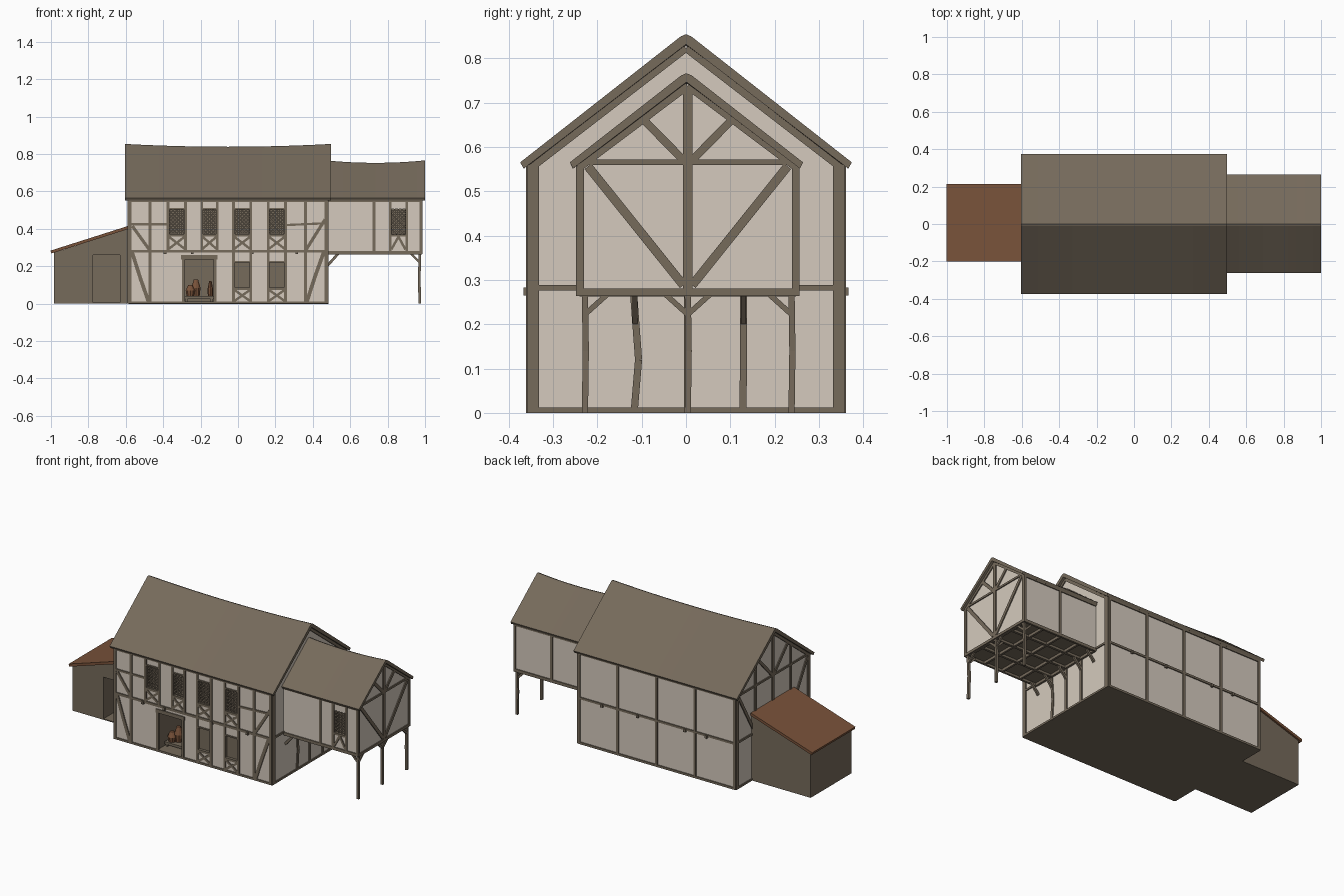
import bpy, bmesh, math
from mathutils import Vector as V

if "Cube" in bpy.data.objects:
    bpy.data.objects.remove(bpy.data.objects["Cube"])


def material(name, rgb):
    m = bpy.data.materials.new(name)
    m.diffuse_color = (*rgb, 1)
    m.use_nodes = True
    m.node_tree.nodes["Principled BSDF"].inputs["Base Color"].default_value = m.diffuse_color
    return m


PLASTER = material("plaster", (0.66, 0.59, 0.51))
TIMBER = material("weathered_timber", (0.18, 0.145, 0.105))
RUST = material("red_brown", (0.19, 0.085, 0.042))


def finish(bm, name, mats):
    bmesh.ops.recalc_face_normals(bm, faces=bm.faces)
    me = bpy.data.meshes.new(name)
    bm.to_mesh(me)
    bm.free()
    for m in mats:
        me.materials.append(m)
    ob = bpy.data.objects.new(name, me)
    bpy.context.collection.objects.link(ob)
    return ob


def hexa(bm, low, high):
    a = [bm.verts.new(p) for p in low]
    b = [bm.verts.new(p) for p in high]
    bm.faces.new(a)
    bm.faces.new(b)
    for i in range(4):
        bm.faces.new((a[i], a[(i + 1) % 4], b[(i + 1) % 4], b[i]))


def box(bm, x0, x1, y0, y1, z0, z1):
    r = [(x0, y0), (x1, y0), (x1, y1), (x0, y1)]
    hexa(bm, [(x, y, z0) for x, y in r], [(x, y, z1) for x, y in r])


def bar(bm, p, q, w, d, n):
    """Beam from p to q, w wide across the wall, d deep along normal n."""
    p, q, n = V(p), V(q), V(n)
    s = (q - p).normalized().cross(n) * w / 2
    n = n * d / 2
    ring = [s + n, n - s, -s - n, s - n]
    hexa(bm, [p + o for o in ring], [q + o for o in ring])


def frame(name, axis, at, segs, d=0.012):
    """Timbers on a wall: segs are (a0, z0, a1, z1, width)."""
    bm = bmesh.new()
    for a0, z0, a1, z1, w in segs:
        if axis == 'y':
            bar(bm, (a0, at, z0), (a1, at, z1), w, d, (0, 1, 0))
        else:
            bar(bm, (at, a0, z0), (at, a1, z1), w, d, (1, 0, 0))
    return finish(bm, name, [TIMBER])


def sagged(name, prof, x0, x1, cy, sag, mats, n=12):
    """Extrude a (y, z) profile along x while its ridge sags in the middle."""
    bm = bmesh.new()
    half = max(abs(y) for y, z in prof)
    rings = []
    for i in range(n + 1):
        t = i / n
        s = sag * 4 * t * (1 - t)
        rings.append([bm.verts.new((x0 + (x1 - x0) * t, cy + y, z - s * (1 - abs(y) / half)))
                      for y, z in prof])
    k = len(prof)
    for a, b in zip(rings, rings[1:]):
        for j in range(k):
            bm.faces.new((a[j], a[(j + 1) % k], b[(j + 1) % k], b[j]))
    bm.faces.new(rings[0])
    bm.faces.new(rings[-1])
    ob = finish(bm, name, mats)
    if len(mats) > 1:  # underside is timber
        for f in ob.data.polygons:
            f.material_index = int(f.normal.z < -0.9)
    return ob


def house(h, z0, ze, za):
    return [(-h, z0), (h, z0), (h, ze), (0, za), (-h, ze)]


def roof(ho, zo, ztop, hi, zi, zin):
    c = 0.012
    return [(-ho, zo), (-c, ztop - 0.005), (0, ztop), (c, ztop - 0.005), (ho, zo),
            (hi, zi), (0, zin), (-hi, zi)]


def cut(ob, boxes):
    """Recess openings with timber-coloured insides."""
    bm = bmesh.new()
    for b in boxes:
        box(bm, *b)
    c = finish(bm, "opening_cutter", [PLASTER, TIMBER])
    c.hide_render = True
    for f in c.data.polygons:
        f.material_index = 1
    mod = ob.modifiers.new("openings", 'BOOLEAN')
    mod.operation, mod.object, mod.solver = 'DIFFERENCE', c, 'EXACT'
    bpy.context.view_layer.objects.active = ob
    bpy.ops.object.modifier_apply(modifier=mod.name)
    bpy.data.objects.remove(c)


# Main hall and upper wing
hall = sagged("hall_walls", house(0.355, 0, 0.556, 0.829), -0.585, 0.478, 0, 0.015, [PLASTER, TIMBER])
wing = sagged("wing_walls", house(0.246, 0.278, 0.556, 0.744), 0.47, 0.98, 0.004, 0.013, [PLASTER, TIMBER])
sagged("hall_roof", roof(0.374, 0.565, 0.854, 0.366, 0.551, 0.831), -0.605, 0.498, 0, 0.015, [TIMBER])
sagged("wing_roof", roof(0.263, 0.565, 0.766, 0.256, 0.551, 0.746), 0.47, 1.0, 0.001, 0.013, [TIMBER])

# Window and door openings
bays = [(-0.37, -0.285), (-0.19, -0.115), (-0.02, 0.065), (0.165, 0.25)]
upper = [(a, b, 0.37, 0.505) for a, b in bays]
lower = [(a, b, 0.085, 0.22) for a, b in bays[2:]]
wing_win = (0.82, 0.895, 0.37, 0.505)
cut(hall, [(a, b, -0.4, -0.30, c, d) for a, b, c, d in upper + lower]
    + [(-0.29, -0.125, -0.4, -0.12, 0.012, 0.24)])
cut(wing, [(wing_win[0], wing_win[1], -0.3, -0.19, wing_win[2], wing_win[3])])


def lattice(name, win, y, step=0.02):
    x0, x1, z0, z1 = win
    w, h = x1 - x0, z1 - z0
    bm = bmesh.new()
    c = -w + step / 2
    while c < h:
        a, b = max(0, -c), min(w, h - c)
        if b - a > 0.004:
            bar(bm, (x0 + a, y, z0 + a + c), (x0 + b, y, z0 + b + c), 0.006, 0.004, (0, 1, 0))
            bar(bm, (x1 - a, y, z0 + a + c), (x1 - b, y, z0 + b + c), 0.006, 0.004, (0, 1, 0))
        c += step
    finish(bm, name, [TIMBER])


for i, win in enumerate(upper):
    lattice(f"hall_lattice_{i}", win, -0.348)
lattice("wing_lattice", wing_win, -0.236)
frame("lower_shutters", 'y', -0.335, [((a + b) / 2, c, (a + b) / 2, d, b - a) for a, b, c, d in lower])

# Front timbers of the hall
S = [(-0.585, z, 0.478, z, w) for z, w in ((0.006, 0.012), (0.28, 0.015), (0.55, 0.014))]
S += [(x, 0, x, 0.556, 0.016) for x in (-0.578, -0.47, 0.36, 0.471)]
S += [(-0.58, 0.425, -0.37, 0.425, 0.012), (0.25, 0.42, 0.36, 0.425, 0.012), (0.36, 0.425, 0.47, 0.43, 0.012),
      (-0.565, 0.415, -0.475, 0.29, 0.017), (0.465, 0.45, 0.365, 0.29, 0.017),
      (-0.568, 0.28, -0.52, 0.13, 0.02), (-0.52, 0.13, -0.478, 0.01, 0.02),
      (0.46, 0.28, 0.41, 0.14, 0.02), (0.41, 0.14, 0.368, 0.01, 0.02),
      (-0.305, 0.248, -0.11, 0.248, 0.022), (-0.292, 0, -0.292, 0.24, 0.016), (-0.122, 0, -0.122, 0.24, 0.016)]
for i, (a, b) in enumerate(bays):
    S += [(x, 0.28, x, 0.556, 0.014) for x in (a - 0.004, b + 0.004)]
    S += [(a, 0.365, b, 0.365, 0.014), (a, 0.508, b, 0.508, 0.008),
          (a, 0.293, b, 0.358, 0.013), (a, 0.358, b, 0.293, 0.013)]
    if i > 1:
        S += [(x, 0, x, 0.28, 0.014) for x in (a - 0.004, b + 0.004)]
        S += [(a, 0.08, b, 0.08, 0.014), (a, 0.223, b, 0.223, 0.008),
              (a, 0.014, b, 0.074, 0.013), (a, 0.074, b, 0.014, 0.013)]
frame("hall_front_timbers", 'y', -0.355, S)

# Back timbers of the hall
S = [(-0.585, z, 0.478, z, 0.013) for z in (0.006, 0.28, 0.55)]
S += [(x, 0, x, 0.556, 0.016) for x in (-0.578, -0.31, -0.05, 0.21, 0.471)]
frame("hall_back_timbers", 'y', 0.355, S)

# Protruding joist ends, front and back
bm = bmesh.new()
for x in (-0.39, -0.245, 0.075, 0.315):
    box(bm, x - 0.007, x + 0.007, -0.367, 0.367, 0.265, 0.283)
finish(bm, "joist_ends", [TIMBER])


def gable(h, c, ze, za):
    """Rafters, rail and V braces in a gable."""
    s = [(c + k * h, ze - 0.004, c, za - 0.007, 0.016) for k in (-1, 1)]
    s += [(c - h, 0.565, c + h, 0.565, 0.012), (c, 0.28, c, za - 0.01, 0.022)]
    s += [(c + k * 0.01, 0.57, c + k * h * 0.42, ze + (za - ze) * 0.58, 0.018) for k in (-1, 1)]
    return s


# Hall end walls
ends = [(k * 0.344, 0, k * 0.344, 0.56, 0.026) for k in (-1, 1)]
ends += [(-0.355, 0.006, 0.355, 0.006, 0.012), (-0.355, 0.282, 0.355, 0.282, 0.012)]
S = ends + gable(0.35, 0, 0.556, 0.829) + [(0, 0, 0, 0.28, 0.02)]
S += [(k * 0.17, 0.28, k * 0.17, 0.69, 0.018) for k in (-1, 1)]
S += [(k * 0.33, 0.55, k * 0.18, 0.29, 0.018) for k in (-1, 1)]
frame("hall_left_timbers", 'x', -0.585, S)
S = ends + gable(0.35, 0, 0.556, 0.829)[:2] + [(0.003, 0, 0.003, 0.28, 0.016)]
for y in (-0.115, 0.13):
    k = 1 if y < 0 else 0
    S += [(y - 0.002, 0, y + k * 0.008, 0.12, 0.016), (y + k * 0.008, 0.12, y - 0.004 * k, 0.28, 0.016)]
frame("hall_right_timbers", 'x', 0.478, S)

# Wing timbers
S = gable(0.246, 0.004, 0.556, 0.744)
S += [(y, 0.27, y, 0.556, 0.014) for y in (-0.237, 0.246)]
S += [(-0.242, 0.273, 0.25, 0.273, 0.016)]
S += [(0.004 + k * 0.225, 0.556, 0.004 + k * 0.01, 0.288, 0.02) for k in (-1, 1)]
frame("wing_gable_timbers", 'x', 0.98, S)
rails = [(0.48, 0.273, 0.985, 0.273, 0.018), (0.48, 0.55, 0.985, 0.55, 0.012)]
S = rails + [(x, 0.27, x, 0.556, 0.014) for x in (0.727, 0.813, 0.902, 0.978)]
S += [(0.82, 0.365, 0.895, 0.365, 0.012), (0.82, 0.29, 0.858, 0.358, 0.013), (0.895, 0.29, 0.858, 0.358, 0.013)]
frame("wing_front_timbers", 'y', -0.242, S)
frame("wing_back_timbers", 'y', 0.25, rails + [(x, 0.27, x, 0.556, 0.014) for x in (0.73, 0.978)])

# Joists below the wing, posts and knee braces
bm = bmesh.new()
for y in (-0.115, 0.004, 0.13):
    box(bm, 0.478, 0.98, y - 0.007, y + 0.007, 0.264, 0.28)
for x in (0.487, 0.6, 0.725, 0.85, 0.972):
    box(bm, x - 0.006, x + 0.006, -0.24, 0.248, 0.262, 0.28)
finish(bm, "wing_joists", [TIMBER])
bm = bmesh.new()
for y, sides in ((-0.228, (1,)), (0.004, (-1, 1)), (0.238, (-1,))):
    bar(bm, (0.972, y, 0), (0.969, y + 0.002, 0.14), 0.014, 0.014, (1, 0, 0))
    bar(bm, (0.969, y + 0.002, 0.14), (0.973, y, 0.27), 0.014, 0.014, (1, 0, 0))
    for k in sides:
        bar(bm, (0.972, y, 0.222), (0.972, y + k * 0.05, 0.267), 0.012, 0.01, (1, 0, 0))
    bar(bm, (0.97, y, 0.222), (0.925, y, 0.267), 0.012, 0.01, (0, 1, 0))
finish(bm, "wing_posts", [TIMBER])
bm = bmesh.new()
for y in (-0.228, -0.115, 0.004, 0.13, 0.238):
    bar(bm, (0.48, y, 0.205), (0.535, y, 0.267), 0.014, 0.011, (0, 1, 0))
finish(bm, "wall_brackets", [TIMBER])

# Lean-to shed with an open doorway
bm = bmesh.new()
hexa(bm, [(-0.985, -0.19, 0), (-0.585, -0.19, 0), (-0.585, -0.19, 0.4), (-0.985, -0.19, 0.272)],
     [(-0.985, 0.205, 0), (-0.585, 0.205, 0), (-0.585, 0.205, 0.4), (-0.985, 0.205, 0.272)])
shed = finish(bm, "shed_walls", [TIMBER, TIMBER])
cut(shed, [(-0.775, -0.63, -0.3, -0.06, 0.006, 0.26)])
bm = bmesh.new()
bar(bm, (-1.0, 0.007, 0.276), (-0.585, 0.007, 0.408), 0.016, 0.416, (0, 1, 0))
finish(bm, "shed_roof", [RUST])

# Goods standing inside the hall doorway
bm = bmesh.new()
for x, y, r, z0, z1 in ((-0.255, -0.27, 0.026, 0.04, 0.1), (-0.225, -0.25, 0.026, 0.04, 0.13),
                        (-0.148, -0.27, 0.016, 0.03, 0.12)):
    for ra, rb, za, zb in ((r * 0.8, r, z0, (z0 + z1) / 2), (r, r * 0.45, (z0 + z1) / 2, z1)):
        g = bmesh.ops.create_cone(bm, cap_ends=True, segments=10, radius1=ra, radius2=rb, depth=zb - za)
        bmesh.ops.translate(bm, verts=g['verts'], vec=(x, y, (za + zb) / 2))
finish(bm, "doorway_jars", [RUST])
bm = bmesh.new()
box(bm, -0.285, -0.13, -0.30, -0.22, 0.025, 0.04)
for x in (-0.275, -0.14):
    box(bm, x - 0.006, x + 0.006, -0.295, -0.225, 0.011, 0.026)
finish(bm, "doorway_bench", [TIMBER])
